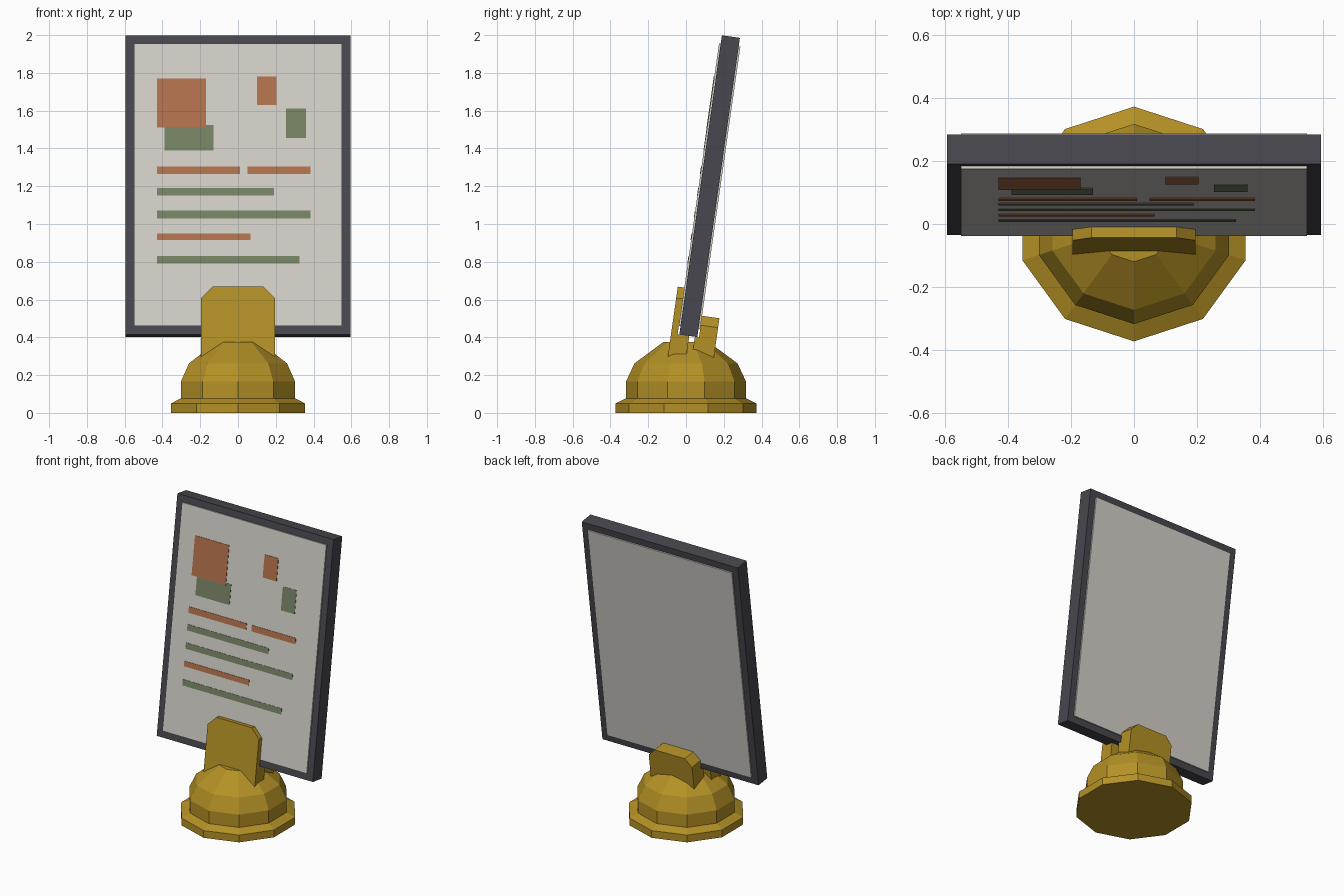
import bpy, bmesh
from math import sin, cos, pi, radians
from mathutils import Matrix

cube = bpy.data.objects.get("Cube")
if cube:
    bpy.data.objects.remove(cube, do_unlink=True)


def material(name, rgb):
    m = bpy.data.materials.new(name)
    m.use_nodes = True
    m.diffuse_color = (*rgb, 1)
    bsdf = next(n for n in m.node_tree.nodes if n.type == 'BSDF_PRINCIPLED')
    bsdf.inputs["Base Color"].default_value = (*rgb, 1)
    return m


GOLD = material("gold", (0.456, 0.283, 0.019))
DARK = material("dark grey", (0.065, 0.063, 0.078))
PAPER = material("paper grey", (0.658, 0.631, 0.584))
RUST = material("rust orange", (0.445, 0.165, 0.072))
GREEN = material("moss green", (0.181, 0.227, 0.127))

# Everything held by the stand shares one backward lean
LEAN = Matrix.Translation((0, 0.125, 1.2)) @ Matrix.Rotation(radians(-8.1), 4, 'X')


def finish(name, bm, mat, matrix=None):
    bmesh.ops.recalc_face_normals(bm, faces=bm.faces)
    mesh = bpy.data.meshes.new(name)
    bm.to_mesh(mesh)
    bm.free()
    mesh.materials.append(mat)
    obj = bpy.data.objects.new(name, mesh)
    bpy.context.collection.objects.link(obj)
    if matrix:
        obj.matrix_world = matrix
    return obj


def prism(name, outline, y0, y1, mat):
    """Extrude an x-z outline from y0 to y1, then lean it with the board."""
    bm = bmesh.new()
    face = bm.faces.new([bm.verts.new((x, y0, z)) for x, z in outline])
    ext = bmesh.ops.extrude_face_region(bm, geom=[face])
    verts = [v for v in ext["geom"] if isinstance(v, bmesh.types.BMVert)]
    bmesh.ops.translate(bm, verts=verts, vec=(0, y1 - y0, 0))
    return finish(name, bm, mat, LEAN)


def box(name, x0, x1, y0, y1, z0, z1, mat):
    return prism(name, [(x0, z0), (x1, z0), (x1, z1), (x0, z1)], y0, y1, mat)


# Ten-sided domed base, turned from a profile of (radius, height)
def lathe(name, profile, sides, mat):
    bm = bmesh.new()
    rings = []
    for r, z in profile:
        angles = [2 * pi * i / sides for i in range(sides)]
        rings.append([bm.verts.new((r * sin(a), -r * cos(a), z)) for a in angles])
    for low, high in zip(rings, rings[1:]):
        for i in range(sides):
            j = (i + 1) % sides
            bm.faces.new((low[i], low[j], high[j], high[i]))
    bm.faces.new(rings[0])
    bm.faces.new(rings[-1])
    return finish(name, bm, mat)


lathe("base", [(0.373, 0), (0.373, 0.05), (0.318, 0.077), (0.318, 0.165),
               (0.273, 0.262), (0.12, 0.375)], 10, GOLD)

# Board: dark frame with a paper panel standing slightly proud on both sides
box("frame", -0.595, 0.595, -0.048, 0.048, -0.8, 0.8, DARK)
box("panel", -0.55, 0.55, -0.057, 0.057, -0.755, 0.755, PAPER)


# Clips gripping the board, each with cut top corners and a foot below the frame
def clip(name, half, top, cut, y0, y1, foot0, foot1):
    bottom = -0.98
    outline = [(-half, bottom), (half, bottom), (half, top - cut), (half - cut, top),
               (cut - half, top), (-half, top - cut)]
    prism(name, outline, y0, y1, GOLD)
    box(name + "_foot", -half, half, foot0, foot1, bottom, -0.8, GOLD)


clip("front_clip", 0.195, -0.55, 0.06, -0.092, -0.057, -0.09, 0.005)
clip("back_clip", 0.165, -0.685, 0.05, 0.057, 0.15, 0.035, 0.148)

# Printed blocks and lines on the front: x range, height range
prints = [
    ("large_block", RUST, -0.43, -0.17, 1.51, 1.77),
    ("lower_block", GREEN, -0.39, -0.13, 1.39, 1.525),
    ("small_block", RUST, 0.10, 0.205, 1.63, 1.78),
    ("side_block", GREEN, 0.255, 0.36, 1.455, 1.61),
    ("heading_line_left", RUST, -0.43, 0.01, 1.265, 1.305),
    ("heading_line_right", RUST, 0.05, 0.385, 1.265, 1.305),
    ("text_line_top", GREEN, -0.43, 0.19, 1.15, 1.19),
    ("text_line_middle", GREEN, -0.43, 0.385, 1.03, 1.07),
    ("text_line_short", RUST, -0.43, 0.065, 0.915, 0.95),
    ("text_line_bottom", GREEN, -0.43, 0.325, 0.79, 0.83),
]
for name, mat, x0, x1, z0, z1 in prints:
    depth = 0.003 if mat is RUST else 0.002
    local = [(z - 1.208) / 0.99 for z in (z0, z1)]
    box(name, x0, x1, -0.057 - depth, -0.056, *local, mat)
